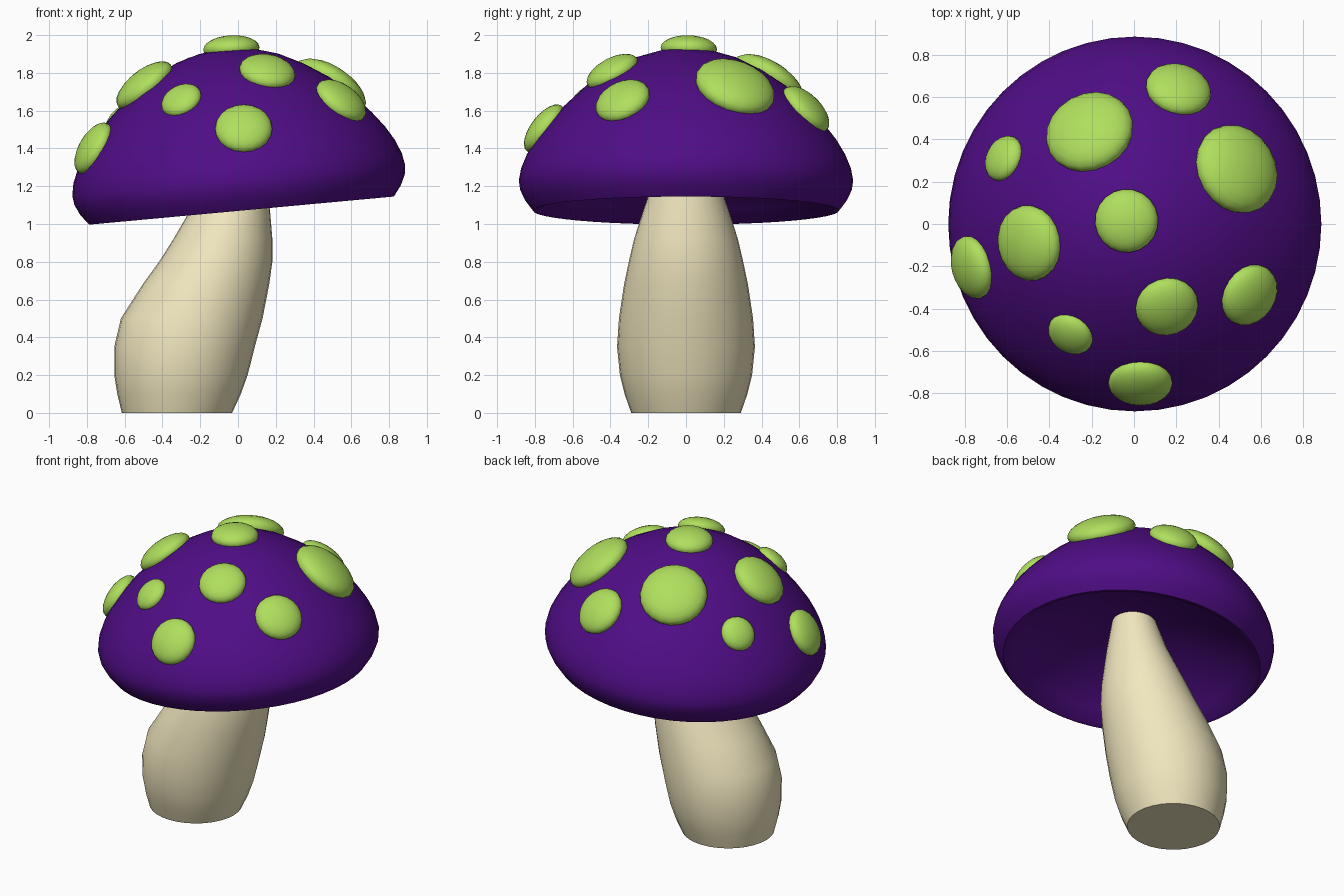
import bpy, bmesh, math
from mathutils import Vector, Matrix
from mathutils.bvhtree import BVHTree

if "Cube" in bpy.data.objects:
    bpy.data.objects.remove(bpy.data.objects["Cube"])


def material(name, rgb):
    m = bpy.data.materials.new(name)
    m.diffuse_color = (*rgb, 1)
    m.use_nodes = True
    m.node_tree.nodes["Principled BSDF"].inputs["Base Color"].default_value = m.diffuse_color
    return m


def finish(bm, name, mat, angle=50):
    bmesh.ops.recalc_face_normals(bm, faces=bm.faces)
    me = bpy.data.meshes.new(name)
    bm.to_mesh(me)
    bm.free()
    ob = bpy.data.objects.new(name, me)
    bpy.context.collection.objects.link(ob)
    me.materials.append(mat)
    bpy.ops.object.select_all(action='DESELECT')
    ob.select_set(True)
    bpy.context.view_layer.objects.active = ob
    bpy.ops.object.shade_smooth_by_angle(angle=math.radians(angle))
    return ob


def loft(rings, n):
    """Skin elliptical rings (centre x, half x, half y, z), capping both ends."""
    bm = bmesh.new()
    loops = []
    for cx, rx, ry, z in rings:
        loops.append([bm.verts.new((cx + rx * math.cos(2 * math.pi * i / n),
                                    ry * math.sin(2 * math.pi * i / n), z))
                      for i in range(n)])
    for a, b in zip(loops, loops[1:]):
        for i in range(n):
            j = (i + 1) % n
            bm.faces.new((a[i], a[j], b[j], b[i]))
    bm.faces.new(loops[0])
    bm.faces.new(loops[-1])
    return bm


purple = material("purple", (0.08, 0.004, 0.24))
green = material("green", (0.43, 0.74, 0.11))
cream = material("cream", (0.88, 0.80, 0.52))

# Stem: leaning, bulging loft that runs up into the cap
stem = [(-0.323, 0.292, 0.290, 0.0), (-0.312, 0.327, 0.325, 0.1),
        (-0.302, 0.353, 0.350, 0.2), (-0.283, 0.372, 0.365, 0.35),
        (-0.245, 0.375, 0.355, 0.5), (-0.170, 0.335, 0.328, 0.68),
        (-0.118, 0.300, 0.303, 0.8), (-0.080, 0.262, 0.275, 0.92),
        (-0.050, 0.222, 0.237, 1.04), (-0.022, 0.185, 0.197, 1.16),
        (0.0, 0.14, 0.145, 1.34), (0.005, 0.12, 0.12, 1.42)]
finish(loft(stem, 32), "stem", cream)

# Cap: revolved profile with a hollow underside, tilted to the left
profile = [(0.02, 0.29), (0.2, 0.275), (0.4, 0.225), (0.58, 0.15), (0.71, 0.07),
           (0.785, 0.005), (0.81, 0.0), (0.852, 0.055), (0.878, 0.11),
           (0.885, 0.16), (0.873, 0.225), (0.842, 0.30), (0.797, 0.375),
           (0.735, 0.455), (0.65, 0.55), (0.53, 0.66), (0.40, 0.745),
           (0.27, 0.81), (0.15, 0.845), (0.06, 0.857), (0.02, 0.859)]
bm = loft([(0, r, r, h) for r, h in profile], 48)
bm.transform(Matrix.Translation((0.0185, 0, 1.071))
             @ Matrix.Rotation(-math.radians(5.27), 4, 'Y'))
bmesh.ops.recalc_face_normals(bm, faces=bm.faces)
surface = BVHTree.FromBMesh(bm)
finish(bm, "cap", purple)

# Spots: flattened balls laid on the cap surface (x, y, radius)
spots = [(-0.035, 0.015, 0.15), (-0.21, 0.435, 0.213), (0.485, 0.26, 0.218),
         (0.21, 0.635, 0.157), (-0.615, 0.31, 0.112), (-0.495, -0.09, 0.18),
         (-0.765, -0.205, 0.152), (-0.30, -0.52, 0.112), (0.155, -0.39, 0.15),
         (0.545, -0.335, 0.152), (0.03, -0.75, 0.152)]
for k, (x, y, r) in enumerate(spots):
    # average the normal around the spot so it lies flush
    hits = [surface.ray_cast(Vector((x + dx * r * 0.4, y + dy * r * 0.4, 3)), Vector((0, 0, -1)))
            for dx, dy in ((0, 0), (1, 0), (-1, 0), (0, 1), (0, -1))]
    normal = sum((h[1] for h in hits if h[0]), Vector()).normalized()
    bm = bmesh.new()
    bmesh.ops.create_uvsphere(
        bm, u_segments=20, v_segments=12, radius=1,
        matrix=Matrix.Translation(hits[0][0])
        @ normal.to_track_quat('Z', 'Y').to_matrix().to_4x4()
        @ Matrix.Diagonal((r, r, 0.015 + 0.37 * r, 1)))
    finish(bm, f"spot_{k + 1}", green, 80)
